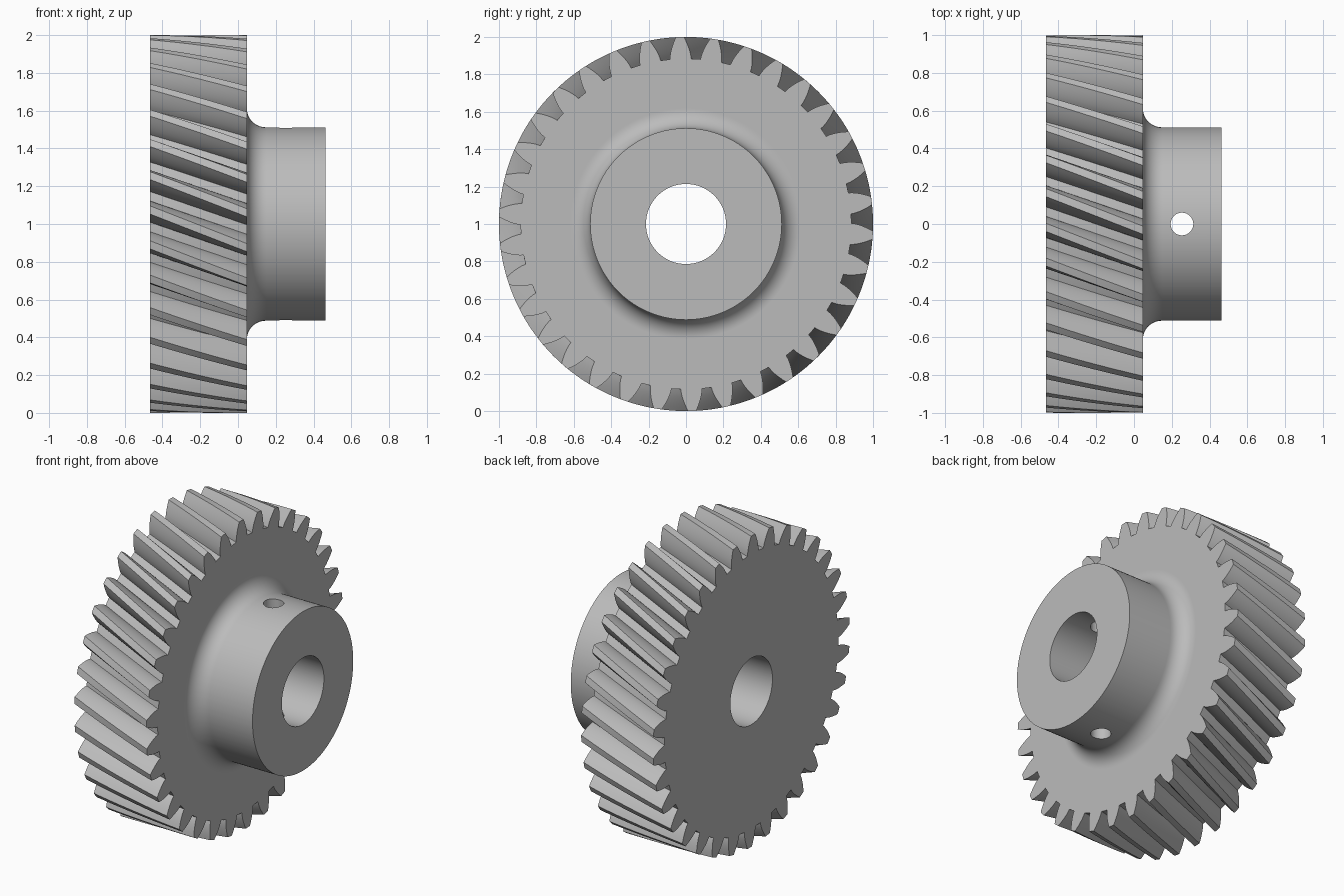
import bpy, bmesh
from math import sin, cos, tan, acos, atan, pi, radians

if "Cube" in bpy.data.objects:
    bpy.data.objects.remove(bpy.data.objects["Cube"], do_unlink=True)

# Main dimensions
TEETH = 34
R_TIP, R_PITCH, R_ROOT = 1.0, 0.948, 0.884
X_BACK, X_FACE, X_HUB = -0.466, 0.047, 0.462
R_BORE, R_HUB, FILLET = 0.214, 0.512, 0.1
TWIST = 0.2
PHASE = radians(3.4) + pi / TEETH

# Single grey metal
metal = bpy.data.materials.new("grey metal")
metal.use_nodes = True
grey = (0.5, 0.5, 0.5, 1)
metal.diffuse_color = grey
metal.node_tree.nodes["Principled BSDF"].inputs["Base Color"].default_value = grey


# Involute tooth: half its angular width at a radius
pressure = atan(tan(radians(20)) / cos(radians(20)))
r_base = R_PITCH * cos(pressure)


def involute(a):
    return tan(a) - a


def half_width(r):
    a = acos(min(1, r_base / r))
    return pi / (2 * TEETH) + involute(pressure) - involute(a)


# Outline of the whole gear as (angle, radius) pairs
STEPS = 6
flank = [R_ROOT + (R_TIP - R_ROOT) * i / STEPS for i in range(STEPS + 1)]
outline = []
for t in range(TEETH):
    mid = PHASE + 2 * pi * t / TEETH
    outline += [(mid - half_width(r), r) for r in flank]
    outline.append((mid, R_TIP))
    outline += [(mid + half_width(r), r) for r in reversed(flank)]
    outline.append((mid + pi / TEETH, R_ROOT))


def twist(x):
    return max(0, TWIST * (X_FACE - x) / (X_FACE - X_BACK))


# Stations (x, radius) around the section; None means the toothed outline
slices = 12
xs = [X_BACK + (X_FACE - X_BACK) * i / slices for i in range(slices + 1)]
stations = [(x, None) for x in xs]
stations.append((X_FACE, R_HUB + FILLET + 0.005))
for i in range(13):
    a = pi / 2 * i / 12
    stations.append((X_FACE + FILLET * (1 - cos(a)), R_HUB + FILLET * (1 - sin(a))))
stations += [(X_FACE + FILLET + 0.005, R_HUB), (X_HUB, R_HUB), (X_HUB, R_BORE)]
stations += [(x, R_BORE) for x in reversed(xs)]

bm = bmesh.new()
rings = []
for x, radius in stations:
    ring = []
    for angle, r in outline:
        a, rr = angle + twist(x), radius or r
        ring.append(bm.verts.new((x, rr * sin(a), 1 + rr * cos(a))))
    rings.append(ring)
for k, ring in enumerate(rings):
    after = rings[(k + 1) % len(rings)]
    for i in range(len(ring)):
        j = (i + 1) % len(ring)
        bm.faces.new((ring[i], ring[j], after[j], after[i]))
bmesh.ops.recalc_face_normals(bm, faces=bm.faces)
mesh = bpy.data.meshes.new("helical_gear")
bm.to_mesh(mesh)
bm.free()
mesh.materials.append(metal)
gear = bpy.data.objects.new("helical_gear", mesh)
bpy.context.collection.objects.link(gear)

# Set-screw hole straight through the hub
bpy.ops.mesh.primitive_cylinder_add(vertices=48, radius=0.06, depth=1.4, location=(0.254, 0, 1))
cutter = bpy.context.object
cutter.name = "screw_hole_cutter"
cutter.hide_render = True
cutter.data.materials.append(metal)
cut = gear.modifiers.new("screw_hole", "BOOLEAN")
cut.operation = "DIFFERENCE"
cut.solver = "EXACT"
cut.object = cutter

bpy.ops.object.select_all(action="DESELECT")
gear.select_set(True)
bpy.context.view_layer.objects.active = gear
bpy.ops.object.modifier_apply(modifier=cut.name)
bpy.data.objects.remove(cutter, do_unlink=True)
bpy.ops.object.shade_smooth_by_angle(angle=radians(30))
